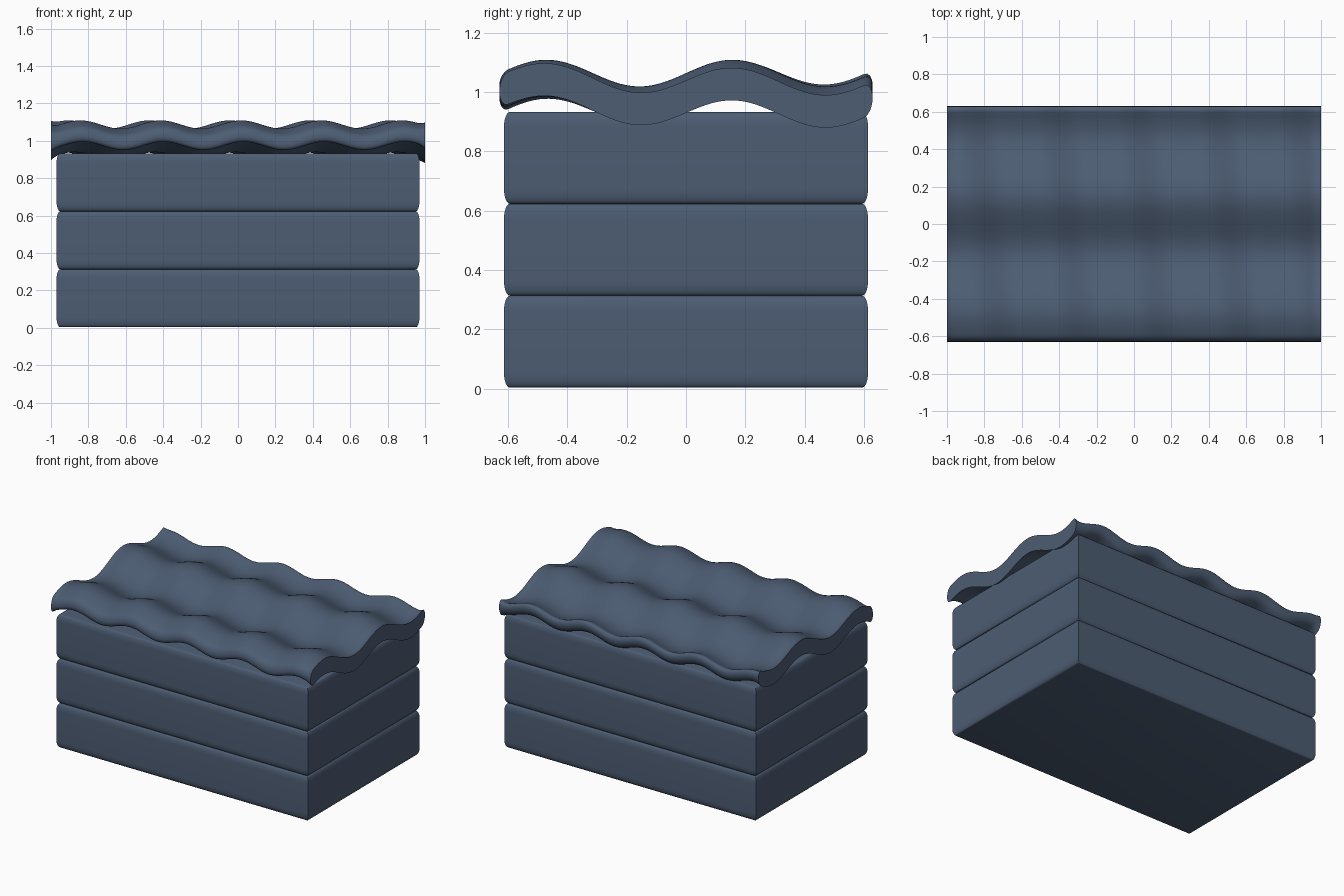
import bpy, bmesh, math

if "Cube" in bpy.data.objects:
    bpy.data.objects.remove(bpy.data.objects["Cube"])

slate = bpy.data.materials.new("slate_blue")
slate.diffuse_color = (0.074, 0.109, 0.172, 1)
slate.use_nodes = True
slate.node_tree.nodes["Principled BSDF"].inputs["Base Color"].default_value = slate.diffuse_color


def loft(name, rings):
    """Skin closed rings of equal length and cap both ends."""
    bm = bmesh.new()
    vr = [[bm.verts.new(p) for p in r] for r in rings]
    n = len(rings[0])
    for a, b in zip(vr, vr[1:]):
        for i in range(n):
            j = (i + 1) % n
            bm.faces.new((a[i], a[j], b[j], b[i]))
    bm.faces.new(vr[0][::-1])
    bm.faces.new(vr[-1])
    bmesh.ops.recalc_face_normals(bm, faces=bm.faces[:])
    me = bpy.data.meshes.new(name)
    bm.to_mesh(me)
    bm.free()
    ob = bpy.data.objects.new(name, me)
    bpy.context.collection.objects.link(ob)
    me.materials.append(slate)
    bpy.ops.object.select_all(action='DESELECT')
    ob.select_set(True)
    bpy.context.view_layer.objects.active = ob
    bpy.ops.object.shade_smooth_by_angle(angle=math.radians(40))
    return ob


# three stacked slabs: rounded top and bottom rims, sharp upright corners
HX, HY, H = 0.97, 0.614, 0.31
RIN, RUP, STEPS = 0.02, 0.05, 6
for k in range(3):
    prof = []
    for i in range(STEPS + 1):
        a = math.pi / 2 * i / STEPS
        prof.append((RIN * (1 - math.sin(a)), RUP * (1 - math.cos(a))))
    prof += [(d, H - z) for d, z in reversed(prof)]
    rings = []
    for d, z in prof:
        x, y, zz = HX - d, HY - d, k * H + z + 0.003
        rings.append([(-x, -y, zz), (x, -y, zz), (x, y, zz), (-x, y, zz)])
    loft("slab_%d" % (k + 1), rings)

# rippled cover: rounded long edges, flared lips at both ends
LX, LY, R = 1.0, 0.63, 0.03


def ripple(x, y):
    return (1.002 + 0.045 * math.sin(10 * y)
            + 0.022 * math.cos(14.6 * (x + 0.03) + 1.46 * y))


section = []                      # (y, relative height -1..1)
NY, NA = 70, 8
for i in range(NY + 1):
    section.append((-(LY - R) + 2 * (LY - R) * i / NY, 1.0))
for i in range(1, NA):
    a = math.pi / 2 - math.pi * i / NA
    section.append((LY - R + R * math.cos(a), math.sin(a)))
section += [(-y, -h) for y, h in section]

xs = [-0.94 + 1.88 * i / 110 for i in range(111)]
lip = [0.952, 0.964, 0.974, 0.982, 0.989, 0.995, LX]
xs = [-x for x in reversed(lip)] + xs + lip
rings = []
for x in xs:
    flare = max(0.0, (abs(x) - 0.95) / 0.05)
    half = 0.04 + 0.015 * flare ** 2
    rings.append([(x, y, ripple(x, y) + h * half) for y, h in section])
loft("rippled_cover", rings)
